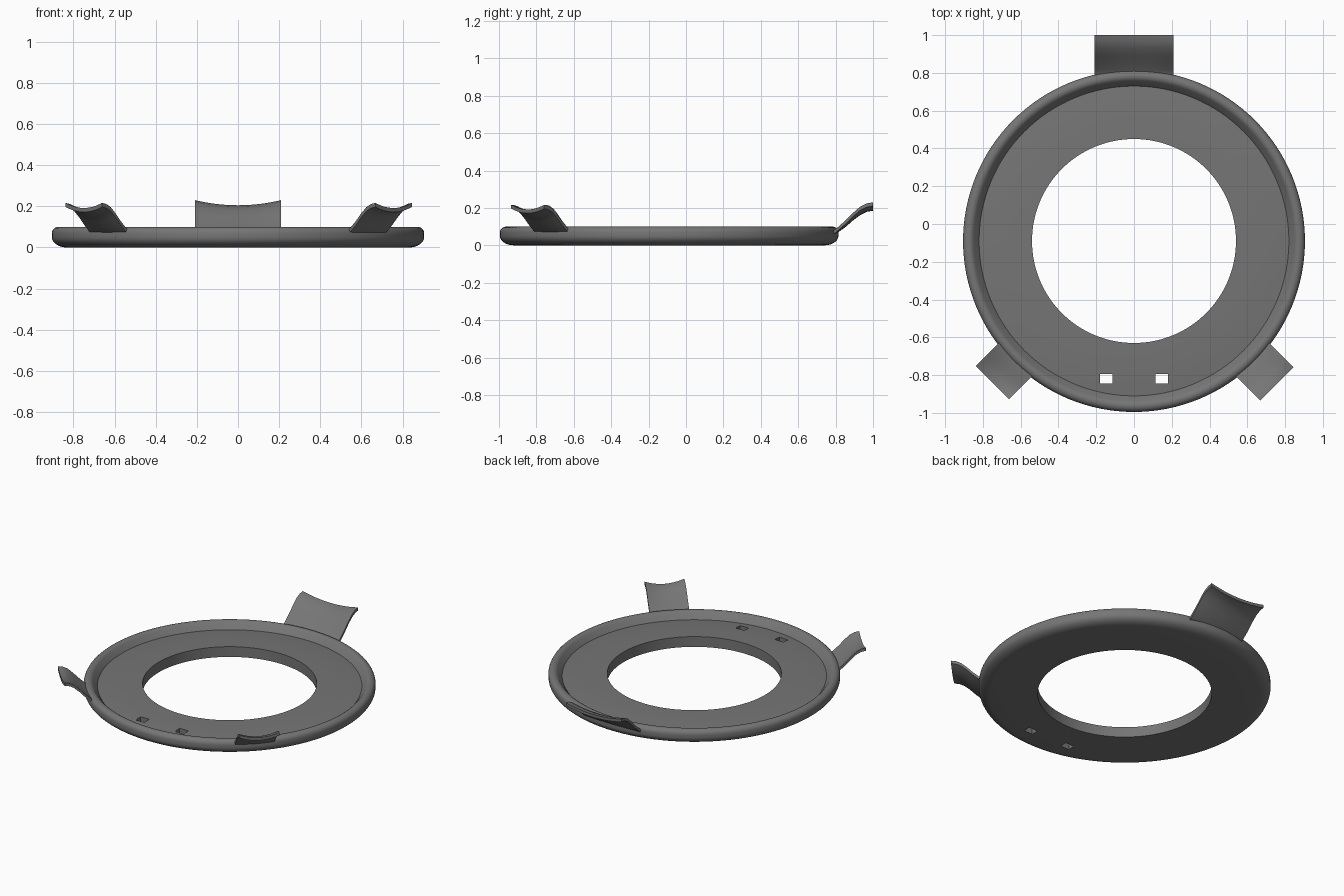
import bpy, bmesh, math
from mathutils import Matrix, Vector

if "Cube" in bpy.data.objects:
    bpy.data.objects.remove(bpy.data.objects["Cube"])

CENTRE = Vector((0, -0.09, 0))
SEGMENTS = 128

grey = bpy.data.materials.new("dark grey")
grey.diffuse_color = (0.18, 0.18, 0.18, 1)
grey.use_nodes = True
grey.node_tree.nodes["Principled BSDF"].inputs["Base Color"].default_value = grey.diffuse_color


def make_object(name, bm):
    mesh = bpy.data.meshes.new(name)
    bmesh.ops.recalc_face_normals(bm, faces=bm.faces)
    bm.to_mesh(mesh)
    bm.free()
    mesh.materials.append(grey)
    obj = bpy.data.objects.new(name, mesh)
    bpy.context.collection.objects.link(obj)
    return obj


def smooth(obj, angle):
    bpy.ops.object.select_all(action='DESELECT')
    obj.select_set(True)
    bpy.context.view_layer.objects.active = obj
    bpy.ops.object.shade_smooth_by_angle(angle=math.radians(angle))


# Ring: a closed (radius, height) section with a rounded outer lip, swept around
section = [(0.54, 0), (0.83, 0)]
for i in range(1, 9):                      # rounded lower outside edge
    a = math.radians(90 * i / 8)
    section.append((0.83 + 0.075 * math.sin(a), 0.05 - 0.05 * math.cos(a)))
for i in range(0, 9):                      # rounded top of the lip
    a = math.radians(150 * i / 8)
    section.append((0.873 + 0.032 * math.cos(a), 0.068 + 0.032 * math.sin(a)))
section += [(0.833, 0.072), (0.82, 0.055), (0.75, 0.062), (0.65, 0.068), (0.54, 0.07)]

bm = bmesh.new()
rows = []
for s in range(SEGMENTS):
    a = 2 * math.pi * s / SEGMENTS
    rows.append([bm.verts.new((r * math.cos(a), r * math.sin(a) + CENTRE.y, z)) for r, z in section])
for s in range(SEGMENTS):
    p, q = rows[s], rows[(s + 1) % SEGMENTS]
    for i in range(len(section)):
        j = (i + 1) % len(section)
        bm.faces.new((p[i], q[i], q[j], p[j]))
ring = make_object("ring", bm)

# Two small square slots through the front of the ring
bm = bmesh.new()
for x in (-0.148, 0.148):
    bmesh.ops.create_cube(bm, size=1, matrix=Matrix.Translation((x, -0.82, 0.05))
                          @ Matrix.Diagonal((0.066, 0.05, 0.4, 1)))
cutter = make_object("slot_cutter", bm)
cutter.hide_render = True
cutter.hide_set(True)
cut = ring.modifiers.new("slots", 'BOOLEAN')
cut.object = cutter
cut.operation = 'DIFFERENCE'
cut.solver = 'EXACT'
bpy.context.view_layer.objects.active = ring
bpy.ops.object.modifier_apply(modifier="slots")
bpy.data.objects.remove(cutter)
smooth(ring, 35)

# Spring tabs: rising S-curve, dished across the width
CURVE = [(0, 0.062), (0.14, 0.064), (0.24, 0.08), (0.4, 0.108), (0.56, 0.142),
         (0.72, 0.172), (0.86, 0.189), (1, 0.195)]


def tab(name, angle, half_width, end, rise):
    bm = bmesh.new()
    across = 12
    start = 0.845
    layers = []
    for offset in (0.01, -0.01):
        grid = []
        for t, z in CURVE:
            row = []
            for k in range(across + 1):
                u = 2 * k / across - 1
                dish = 0.025 * u * u * min(1, t * 1.5)
                row.append(bm.verts.new((u * half_width, start + t * (end - start),
                                         0.062 + (z - 0.062) * rise + dish + offset)))
            grid.append(row)
        for a, b in zip(grid, grid[1:]):
            for k in range(across):
                bm.faces.new((a[k], a[k + 1], b[k + 1], b[k]))
        layers.append(grid)
    # Close the rim between the two skins
    loops = []
    for g in layers:
        loops.append(g[0] + [r[-1] for r in g[1:]] + g[-1][-2::-1] + [r[0] for r in g[-2:0:-1]])
    n = len(loops[0])
    for i in range(n):
        j = (i + 1) % n
        bm.faces.new((loops[0][i], loops[0][j], loops[1][j], loops[1][i]))
    bm.transform(Matrix.Translation(CENTRE) @ Matrix.Rotation(math.radians(angle), 4, 'Z'))
    smooth(make_object(name, bm), 35)


tab("back_tab", 0, 0.21, 1.09, 1.0)
tab("front_left_tab", 135, 0.125, 1.06, 0.9)
tab("front_right_tab", -135, 0.125, 1.07, 0.9)
